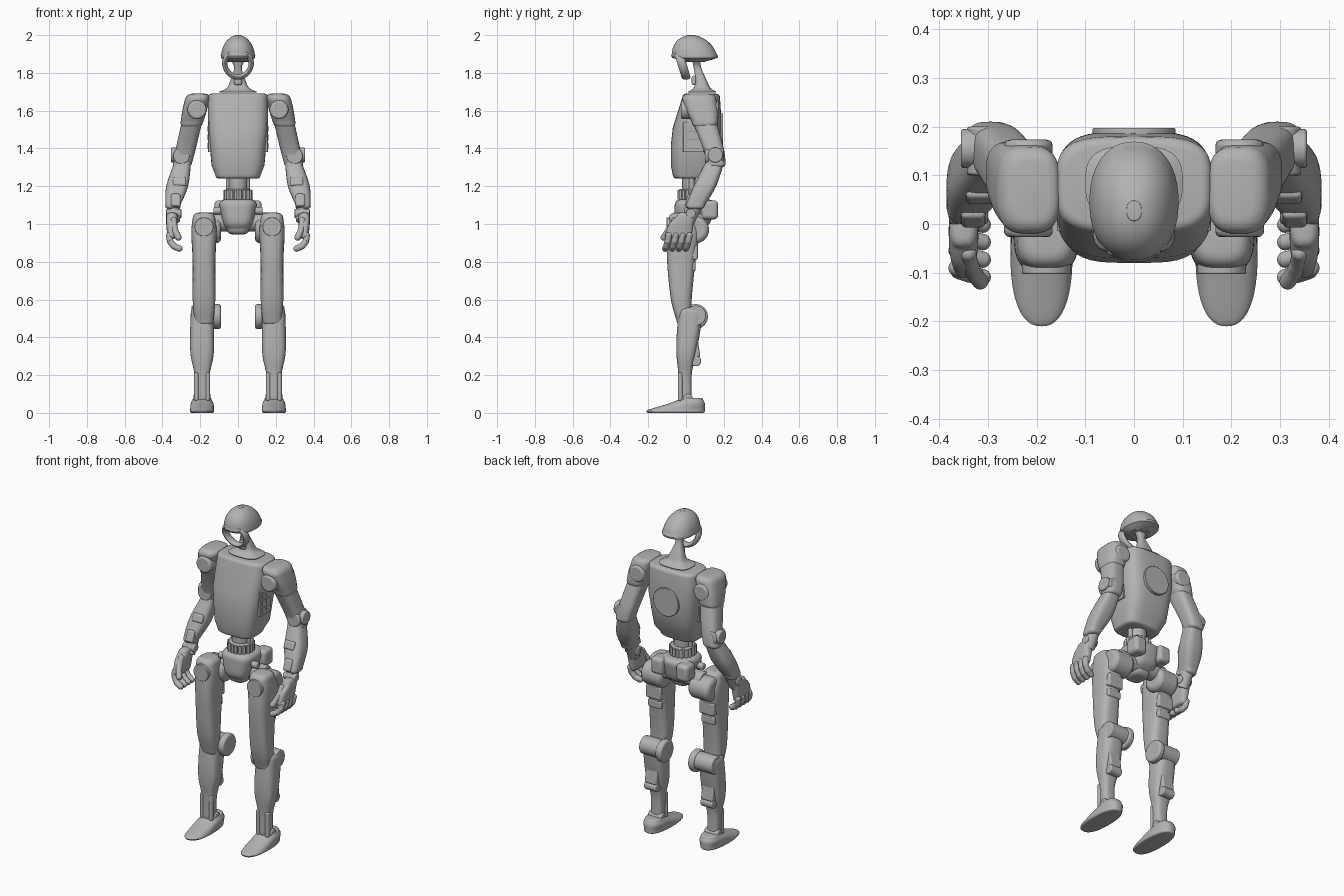
import bpy, bmesh, math
from mathutils import Vector, Matrix

cube = bpy.data.objects.get("Cube")
if cube:
    bpy.data.objects.remove(cube, do_unlink=True)

grey = bpy.data.materials.new("satin grey")
grey.use_nodes = True
grey.diffuse_color = (.45, .45, .45, 1)
grey.node_tree.nodes["Principled BSDF"].inputs["Base Color"].default_value = grey.diffuse_color


def finish(name, mesh_data, bevel=0):
    """Turn a bmesh into a shaded object, with optional rounded edges."""
    bmesh.ops.recalc_face_normals(mesh_data, faces=mesh_data.faces)
    mesh = bpy.data.meshes.new(name)
    mesh_data.to_mesh(mesh)
    mesh_data.free()
    mesh.materials.append(grey)
    obj = bpy.data.objects.new(name, mesh)
    bpy.context.collection.objects.link(obj)
    bpy.ops.object.select_all(action="DESELECT")
    obj.select_set(True)
    bpy.context.view_layer.objects.active = obj
    bpy.ops.object.shade_smooth_by_angle(angle=math.radians(40))
    if bevel:
        rounding = obj.modifiers.new("rounding", "BEVEL")
        rounding.width, rounding.segments, rounding.limit_method = bevel, 3, "ANGLE"


def refine(rows, steps):
    """Refine a list of rows with a smooth spline through them."""
    last = len(rows) - 1
    refined = []
    for i in range(last):
        before, start, end, after = (Vector(rows[max(0, min(last, i + k))]) for k in (-1, 0, 1, 2))
        leave, arrive = (end - before) / 2, (after - start) / 2
        for k in range(steps):
            t = k / steps
            gap = end - start
            refined.append(start + t * leave + t * t * (3 * gap - 2 * leave - arrive)
                           + t ** 3 * (leave + arrive - 2 * gap))
    return refined + [Vector(rows[last])]


def rounded_ends(rows, cap):
    """Add a quarter-round of shrinking rows below and above."""
    def end(row, direction, k):
        angle = k * math.pi / 8
        inset = cap * (1 - math.cos(angle))
        return row + Vector((direction * cap * math.sin(angle), -inset, inset, -inset))
    below = [end(rows[0], -1, k) for k in (4, 3, 2, 1)]
    above = [end(rows[-1], 1, k) for k in (1, 2, 3, 4)]
    return below + rows + above


def skin(mesh_data, rings):
    """Bridge equal vertex rings with quads."""
    for lower, upper in zip(rings, rings[1:]):
        for i in range(len(lower)):
            mesh_data.faces.new((lower[i - 1], lower[i], upper[i], upper[i - 1]))


def loft(name, rows, side=1, axis=lambda z: 0, power=3, steps=5, cap=.02, count=48):
    """Stack rounded-box rings; each row is height, half width, front y, back y."""
    mesh_data = bmesh.new()
    rings = []
    for z, half_width, front, back in rounded_ends(refine(rows, steps), cap):
        ring = []
        for i in range(count):
            angle = math.tau * i / count
            u, v = (math.copysign(abs(w) ** (2 / power), w) for w in (math.cos(angle), math.sin(angle)))
            x = side * (axis(z) + u * half_width)
            y = (front + back + v * (back - front)) / 2
            ring.append(mesh_data.verts.new((x, y, z)))
        rings.append(ring)
    skin(mesh_data, rings)
    mesh_data.faces.new(rings[0])
    mesh_data.faces.new(rings[-1])
    finish(name, mesh_data)


def add_rod(mesh_data, centre, direction, length, radius):
    turn = direction.to_track_quat("Z", "Y").to_matrix().to_4x4()
    bmesh.ops.create_cone(mesh_data, cap_ends=True, segments=32, radius1=radius, radius2=radius,
                          depth=length, matrix=Matrix.Translation(centre) @ turn)


def rod(name, centre, direction, length, radius, side=1, bevel=.006):
    mesh_data = bmesh.new()
    add_rod(mesh_data, Vector(centre) * Vector((side, 1, 1)), direction, length, radius)
    finish(name, mesh_data, bevel)


def box(name, centre, size, side=1, bevel=.01, tilt=0):
    mesh_data = bmesh.new()
    place = Matrix.Translation(Vector(centre) * Vector((side, 1, 1))) @ Matrix.Rotation(tilt, 4, "X")
    bmesh.ops.create_cube(mesh_data, size=1, matrix=place @ Matrix.Diagonal((*size, 1)))
    finish(name, mesh_data, bevel)


def finger(name, start, drift, curl, side, radius=.017, reach=.032):
    """Chain of rounded segments that curls towards the body."""
    mesh_data = bmesh.new()
    point = Vector(start) * Vector((side, 1, 1))
    for joint in range(4):
        bmesh.ops.create_uvsphere(mesh_data, u_segments=16, v_segments=12, radius=radius,
                                  matrix=Matrix.Translation(point))
        if joint < 3:
            bend = curl * (joint + .3)
            step = Vector((-side * math.sin(bend), drift, -math.cos(bend))) * reach
            add_rod(mesh_data, point + step / 2, step, step.length, radius)
            point = point + step
    finish(name, mesh_data)


ACROSS, DEEP, UP = Vector((1, 0, 0)), Vector((0, 1, 0)), Vector((0, 0, 1))


def arm_axis(z):
    return .23 + .23 * (1.6 - z)


def thigh_axis(z):
    return .18


def shin_axis(z):
    return .19


def hand_axis(z):
    return .35


# Head: domed shell, open face ring, brow and slim neck
dome = [(1.86, .06, 0, .1)]
for i in range(9):
    lean = math.radians(10 * i)
    spread, rise = math.cos(lean), math.sin(lean)
    middle = .047 - .02 * rise
    dome.append((1.88 + .12 * rise, .09 * spread, middle - .12 * spread, middle + .12 * spread))
loft("head_shell", dome, power=2.2, steps=2, cap=.002)

face = bmesh.new()
rings = []
for i in range(48):
    angle = math.tau * i / 48
    outward = Vector((math.sin(angle), 0, math.cos(angle)))
    drop = 1 - outward.z
    centre = Vector((.07 * outward.x * (1.1 - .1 * drop), .02 * drop - .04, 1.91 - .066 * drop))
    rings.append([face.verts.new(centre + .014 * math.cos(turn) * outward + .024 * math.sin(turn) * DEEP)
                  for turn in (math.tau * k / 12 for k in range(12))])
skin(face, rings + rings[:1])
finish("face_ring", face)
box("brow", (0, -.05, 1.9), (.11, .03, .02))
loft("neck", [(1.7, .1, .01, .16), (1.72, .06, .04, .13), (1.76, .04, .05, .11),
              (1.83, .02, .04, .08), (1.88, .05, .03, .08)], cap=.005)
box("throat_joint", (0, .045, 1.76), (.04, .03, .05))

# Torso with rear disc and side vents
loft("torso", [(1.26, .12, -.07, .12), (1.31, .14, -.08, .16), (1.42, .15, -.08, .18),
               (1.51, .16, -.07, .19), (1.67, .16, -.02, .18)], power=3.6, steps=1)
rod("back_disc", (0, .18, 1.5), DEEP, .034, .085, bevel=.003)

# Waist drum with ribs, and pelvis
rod("waist_column", (0, .03, 1.18), UP, .16, .05)
rod("waist_drum", (0, .03, 1.15), UP, .07, .068)
for i in range(18):
    angle = math.tau * i / 18
    spoke = Vector((math.cos(angle), math.sin(angle), 0)) * .069
    rod("waist_rib", spoke + Vector((0, .03, 1.155)), UP, .05, .008, bevel=.002)
loft("pelvis", [(.975, .06, -.04, .09), (1.01, .08, -.06, .13), (1.1, .1, -.06, .15)], cap=.03)

for side, label in ((1, "left_"), (-1, "right_")):
    # Torso side vents
    box(label + "vent_panel", (.148, .04, 1.46), (.02, .11, .16), side, bevel=.004)
    for row in range(3):
        for column in range(2):
            box(label + "vent_slat", (.157, .02 + column * .04, 1.415 + row * .045),
                (.008, .03, .03), side, bevel=.002)

    # Hip links
    rod(label + "waist_strut", (.05, .03, 1.21), UP, .07, .014, side)
    box(label + "hip_actuator", (.085, .125, 1.075), (.08, .09, .1), side, bevel=.02)
    rod(label + "hip_axle", (.08, .05, 1.01), ACROSS, .16, .05, side)
    rod(label + "hip_knob", (.11, .01, 1.07), ACROSS, .04, .02, side)
    rod(label + "hip_drum", (.16, .05, .97), ACROSS, .14, .072, side, bevel=.025)

    # Leg
    loft(label + "thigh", [(.49, .05, -.05, .03), (.6, .06, -.08, .03), (.8, .06, -.1, .05),
                           (.95, .067, -.1, .07), (1.03, .06, -.09, .04)],
         side, thigh_axis, cap=.03)
    rod(label + "thigh_cap", (.18, -.08, .985), DEEP, .045, .05, side, bevel=.003)
    box(label + "thigh_back_block", (.18, .045, .85), (.1, .035, .08), side)
    box(label + "thigh_back_step", (.18, .033, .775), (.09, .035, .05), side)
    loft(label + "shin", [(.08, .037, -.04, .03), (.2, .04, -.04, .03), (.3, .06, -.05, .05),
                          (.4, .064, -.05, .07), (.53, .06, -.04, .09)],
         side, shin_axis, cap=.03)
    rod(label + "knee_axle", (.18, .053, .515), ACROSS, .13, .053, side)
    rod(label + "knee_disc", (.11, .05, .51), ACROSS, .04, .066, side, bevel=.012)
    rod(label + "calf_roller", (.19, .052, .275), ACROSS, .08, .028, side)
    box(label + "calf_block", (.19, .045, .335), (.08, .05, .09), side, tilt=.15)
    for offset in (-.03, .03):
        rod(label + "ankle_rod", (.19 + offset, -.03, .14), UP, .15, .013, side)
    rod(label + "ankle_axle", (.19, .01, .075), ACROSS, .09, .026, side)
    loft(label + "foot", [(.01, .064, -.21, .1), (.02, .063, -.19, .1), (.05, .06, -.09, .1),
                          (.07, .05, -.04, .09)], side, shin_axis, power=2.4, cap=.01)

    # Shoulder and arm
    loft(label + "shoulder", [(1.54, .06, .03, .17), (1.6, .065, 0, .17), (1.66, .065, -.02, .16)],
         side, arm_axis, cap=.03)
    rod(label + "shoulder_joint", (.217, .073, 1.605), DEEP, .2, .05, side, bevel=.012)
    loft(label + "upper_arm", [(1.32, .05, .11, .21), (1.4, .053, .09, .2), (1.55, .054, .03, .16)],
         side, arm_axis)
    rod(label + "elbow_joint", (.3, .15, 1.36), DEEP, .1, .043, side)
    rod(label + "elbow_disc", (.32, .155, 1.365), ACROSS, .07, .04, side)
    loft(label + "forearm", [(1.1, .04, 0, .1), (1.2, .058, .04, .16), (1.32, .045, .1, .2)],
         side, arm_axis)
    box(label + "forearm_panel", (.33, .03, 1.12), (.05, .06, .07), side, tilt=-.35)
    box(label + "forearm_ridge", (.31, .07, 1.22), (.07, .05, .05), side, tilt=-.35)
    rod(label + "wrist", (.34, .035, 1.06), Vector((0, .5, 1)), .1, .034, side)
    rod(label + "wrist_pivot", (.34, .025, 1.055), ACROSS, .08, .025, side)

    # Hand with curled fingers
    loft(label + "palm", [(.94, .024, -.11, .03), (1, .03, -.09, .04), (1.04, .03, -.05, .05)],
         side, hand_axis)
    for i in range(4):
        finger(label + "finger", (.364, .036 * i - .09, .94), -.2, .5, side)
    finger(label + "thumb", (.34, -.06, 1.02), -.6, .2, side)
